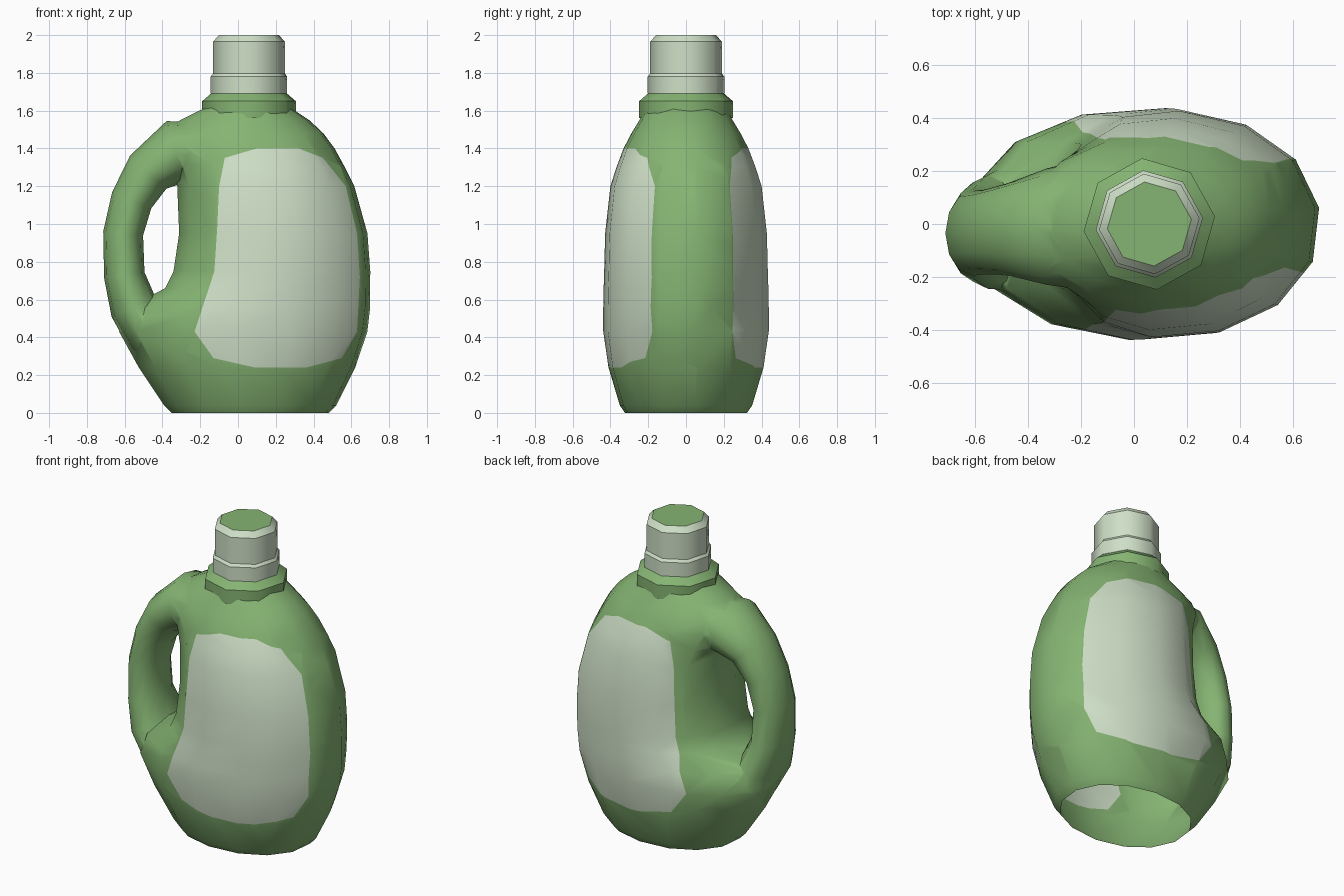
import bpy, bmesh, math
from mathutils import Vector

if "Cube" in bpy.data.objects:
    bpy.data.objects.remove(bpy.data.objects["Cube"])

def material(name, rgb):
    m = bpy.data.materials.new(name)
    m.diffuse_color = (*rgb, 1)
    m.use_nodes = True
    m.node_tree.nodes["Principled BSDF"].inputs["Base Color"].default_value = m.diffuse_color
    return m

GREEN = material("bottle green", (0.235, 0.455, 0.170))
PALE = material("pale green", (0.62, 0.74, 0.57))

def loft(name, rings, mats, caps=(True, True), sharp=False):
    """Skin a list of equal-length closed rings."""
    bm = bmesh.new()
    vs = [[bm.verts.new(p) for p in r] for r in rings]
    n = len(vs[0])
    for a, b in zip(vs, vs[1:]):
        for i in range(n):
            j = (i + 1) % n
            bm.faces.new((a[i], a[j], b[j], b[i]))
    if caps[0]:
        bm.faces.new(vs[0][::-1])
    if caps[1]:
        bm.faces.new(vs[-1])
    for f in bm.faces:
        f.smooth = True
    if sharp:  # crisp horizontal rims
        for e in bm.edges:
            e.smooth = abs(e.verts[0].co.z - e.verts[1].co.z) > 0.001
    if all(caps):
        bmesh.ops.recalc_face_normals(bm, faces=bm.faces)
    me = bpy.data.meshes.new(name)
    bm.to_mesh(me)
    bm.free()
    for m in mats:
        me.materials.append(m)
    ob = bpy.data.objects.new(name, me)
    bpy.context.collection.objects.link(ob)
    return ob

def spow(v, e):
    return math.copysign(abs(v) ** e, v)

# Bottle body: height, left x, right x, half depth, centre x
N = 14
profile = [
    (0.00, -.355, .485, .325, .06), (.04, -.395, .525, .352, .06),
    (.24, -.53, .625, .412, .06), (.43, -.635, .69, .440, .05),
    (.56, -.58, .705, .440, .06), (.66, -.39, .705, .438, .09),
    (.75, -.345, .705, .435, .11), (.95, -.315, .69, .430, .11),
    (1.20, -.325, .62, .402, .10), (1.30, -.36, .57, .370, .09),
    (1.40, -.41, .515, .332, .07), (1.48, -.39, .455, .29, .06),
    (1.55, -.31, .38, .248, .055), (1.625, -.155, .265, .212, .055)]

def section(z, xl, xr, y, cx):
    e = .96 if z < 1.5 else 1
    pts = []
    for k in range(N):
        t = 2 * math.pi * k / N + 0.13
        c = spow(math.cos(t), e)
        pts.append((cx + c * ((xr - cx) if c > 0 else (cx - xl)),
                    y * spow(math.sin(t), e), z))
    return pts

body = loft("bottle_body", [section(*p) for p in profile], [GREEN, PALE])

# Handle: swept oval with x, z, half thickness, half depth, sideways shift
path = [(-.12, 1.38, .15, .26, 0), (-.33, 1.382, .17, .22, -.01),
        (-.475, 1.275, .13, .175, -.02), (-.563, 1.125, .112, .16, -.03),
        (-.608, .95, .106, .16, -.035), (-.602, .73, .108, .175, -.035),
        (-.553, .56, .127, .215, -.03), (-.47, .43, .145, .24, -.01),
        (-.30, .34, .12, .25, 0)]
rings = []
for i, (x, z, a, b, s) in enumerate(path):
    p, q = path[max(i - 1, 0)], path[min(i + 1, len(path) - 1)]
    d = Vector((q[0] - p[0], 0, q[1] - p[1])).normalized()
    nrm = Vector((d.z, 0, -d.x))
    rings.append([Vector((x, s, z)) + nrm * a * math.cos(t) + Vector((0, b * math.sin(t), 0))
                  for t in (2 * math.pi * k / 12 for k in range(12))])
handle = loft("handle_helper", rings, [GREEN])
handle.hide_render = True

# Merge handle and body
mod = body.modifiers.new("join_handle", 'BOOLEAN')
mod.operation, mod.solver, mod.object = 'UNION', 'EXACT', handle
deps = bpy.context.evaluated_depsgraph_get()
merged = bpy.data.meshes.new_from_object(body.evaluated_get(deps))
body.modifiers.clear()
body.data = merged
bpy.data.objects.remove(handle, do_unlink=True)
merged.materials.clear()
merged.materials.append(GREEN)
merged.materials.append(PALE)

# Open the base, then cut the label outline into both sides
outline = [(-.23, .43), (-.13, .29), (.09, .24), (.36, .24), (.55, .29), (.63, .43),
           (.645, .72), (.63, .95), (.57, 1.2), (.45, 1.35), (.32, 1.4), (.10, 1.4),
           (-.07, 1.35), (-.10, 1.2), (-.11, .98), (-.125, .75)]

def inside(x, z, poly):
    hit = False
    for (x1, z1), (x2, z2) in zip(poly, poly[1:] + poly[:1]):
        if (z1 > z) != (z2 > z) and x < x1 + (z - z1) * (x2 - x1) / (z2 - z1):
            hit = not hit
    return hit

bm = bmesh.new()
bm.from_mesh(merged)
ends = [f for f in bm.faces if all(v.co.z < .001 for v in f.verts)
        or all(v.co.z > 1.624 for v in f.verts)]
bmesh.ops.delete(bm, geom=ends, context='FACES')
for f in bm.faces:
    f.material_index = 0
for side, shift in ((-1, 0), (1, -.04)):
    poly = [(x + shift, z) for x, z in outline]
    for (x1, z1), (x2, z2) in zip(poly, poly[1:] + poly[:1]):
        near = []
        for f in bm.faces:
            xs = [v.co.x for v in f.verts]
            zs = [v.co.z for v in f.verts]
            if (f.calc_center_median().y * side > 0
                    and min(xs) < max(x1, x2) + .002 and max(xs) > min(x1, x2) - .002
                    and min(zs) < max(z1, z2) + .002 and max(zs) > min(z1, z2) - .002):
                near.append(f)
        geom = set(near)
        for f in near:
            geom.update(f.edges)
            geom.update(f.verts)
        bmesh.ops.bisect_plane(bm, geom=list(geom), dist=1e-5, plane_co=(x1, 0, z1),
                               plane_no=(z2 - z1, 0, x1 - x2))
    for f in bm.faces:
        c = f.calc_center_median()
        if c.y * side > 0 and inside(c.x, c.z, poly):
            f.material_index = 1
bm.to_mesh(merged)
bm.free()
bpy.context.view_layer.objects.active = body
body.select_set(True)
bpy.ops.object.shade_smooth_by_angle(angle=math.radians(65))

# Neck collar and cap: eight-sided turned parts
def turned(name, prof, mats, caps):
    rings = [[(.058 + r * math.cos(t), r * math.sin(t), z)
              for t in (math.radians(6.5 + 45 * k) for k in range(8))] for r, z in prof]
    return loft(name, rings, mats, caps, sharp=True)

turned("neck_collar", [(.25, 1.56), (.25, 1.65), (.203, 1.69)], [GREEN], (False, False))
cap = turned("cap", [(.204, 1.69), (.204, 1.78), (.191, 1.797), (.191, 1.965), (.16, 2.0)],
             [PALE, GREEN], (False, True))
for f in cap.data.polygons:  # green disc on top
    if f.center.z > 1.999:
        f.material_index = 1
